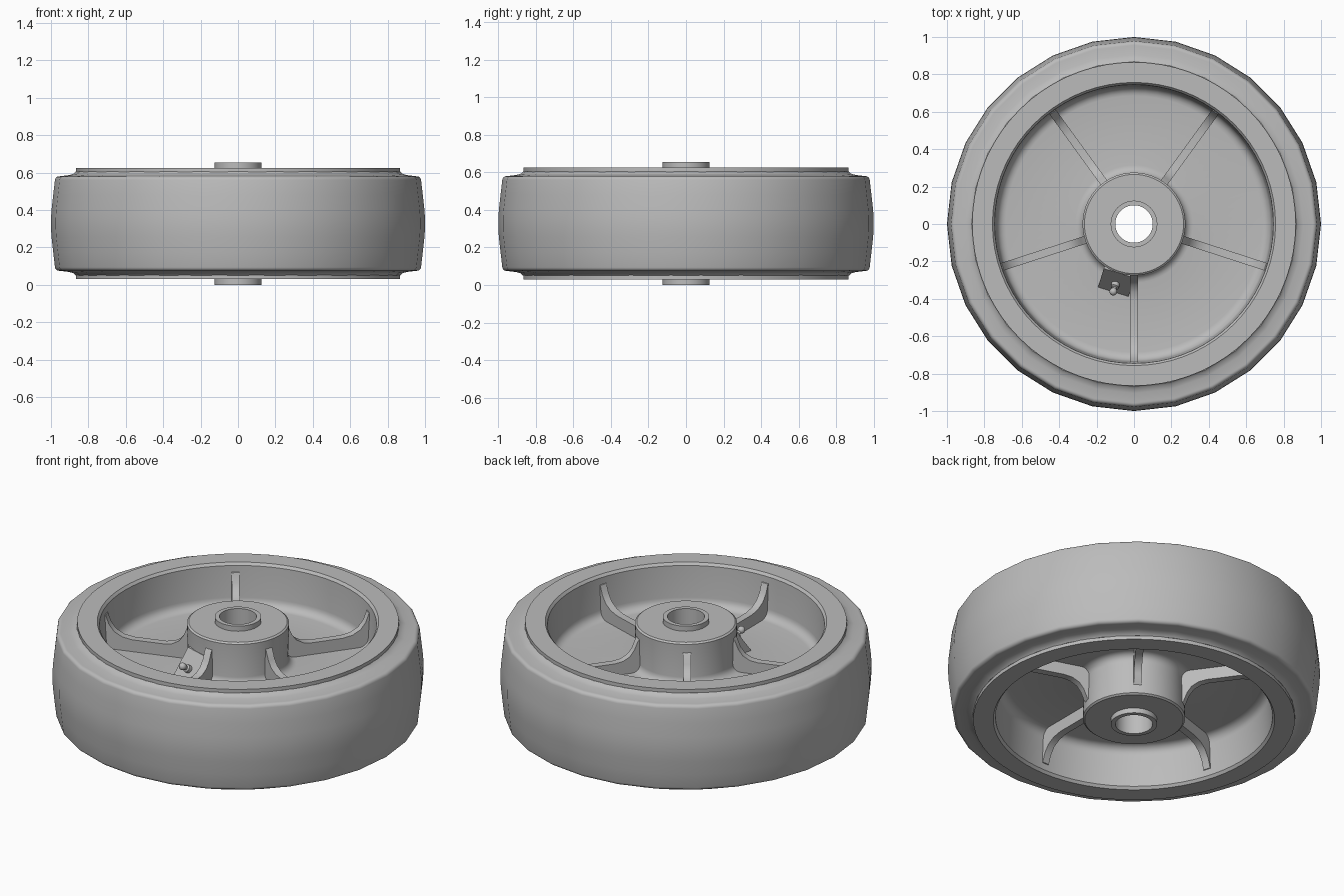
import bpy
import bmesh
from math import cos, sin, pi, radians
from mathutils import Matrix, Vector

cube = bpy.data.objects.get("Cube")
if cube:
    bpy.data.objects.remove(cube, do_unlink=True)

MID = 0.3275  # mid height, the wheel is symmetric about it

grey = bpy.data.materials.new("plain_grey")
grey.use_nodes = True
colour = (0.5, 0.5, 0.5, 1)
grey.diffuse_color = colour
grey.node_tree.nodes["Principled BSDF"].inputs["Base Color"].default_value = colour


def finish(name, bm, matrix=None, angle=35):
    """Turn a bmesh into a shaded, coloured object."""
    bmesh.ops.recalc_face_normals(bm, faces=bm.faces)
    if matrix is not None:
        bm.transform(matrix)
    mesh = bpy.data.meshes.new(name)
    bm.to_mesh(mesh)
    bm.free()
    mesh.materials.append(grey)
    obj = bpy.data.objects.new(name, mesh)
    bpy.context.collection.objects.link(obj)
    bpy.ops.object.select_all(action="DESELECT")
    obj.select_set(True)
    bpy.context.view_layer.objects.active = obj
    bpy.ops.object.shade_smooth_by_angle(angle=radians(angle))
    return obj


def lathe(name, profile, sides, matrix=None, angle=35):
    """Revolve a closed (radius, z) profile about z."""
    bm = bmesh.new()
    rings = []
    for i in range(sides):
        a = 2 * pi * i / sides
        rings.append([bm.verts.new((r * cos(a), r * sin(a), z)) for r, z in profile])
    n = len(profile)
    for i in range(sides):
        this, after = rings[i], rings[(i + 1) % sides]
        for j in range(n):
            k = (j + 1) % n
            bm.faces.new((this[j], after[j], after[k], this[k]))
    return finish(name, bm, matrix, angle)


def slab(name, outline, width, degrees):
    """Extrude an upright (radius, z) outline sideways and turn it about z."""
    bm = bmesh.new()
    face = bm.faces.new([bm.verts.new((r, -width / 2, z)) for r, z in outline])
    out = bmesh.ops.extrude_face_region(bm, geom=[face])
    verts = [v for v in out["geom"] if isinstance(v, bmesh.types.BMVert)]
    bmesh.ops.translate(bm, verts=verts, vec=(0, width, 0))
    return finish(name, bm, Matrix.Rotation(radians(degrees), 4, "Z"))


def arc(cx, cz, radius, start, end, steps=5):
    """Points on a fillet arc, angles in degrees."""
    angles = [radians(start + (end - start) * i / steps) for i in range(steps + 1)]
    return [(cx + radius * cos(a), cz + radius * sin(a)) for a in angles]


def mirrored(upper):
    """Close an upper half outline with its reflection below mid height."""
    return upper + [(r, 2 * MID - z) for r, z in reversed(upper)]


# Core: hub, web and rim in one turned profile
core = [(0.11, 0.625), (0.265, 0.625), (0.275, 0.617)]
core += arc(0.315, 0.42, 0.045, 180, 270)
core += arc(0.685, 0.425, 0.05, 270, 360)
core += [(0.745, 0.61), (0.757, 0.625), (0.865, 0.625)]
lathe("wheel_core", mirrored(core), 72)

# Tread ring with rounded shoulders and a slight crown
tread = [(0.84, 0.605), (0.868, 0.605), (0.88, 0.593), (0.905, 0.586), (0.955, 0.58)]
tread += arc(0.957, 0.558, 0.022, 80, 8, 4)
tread += [(0.988, 0.48), (0.997, 0.40), (1.0, 0.35)]
lathe("tread", mirrored(tread), 28, angle=40)

# Bearing sleeve standing proud of the hub on both sides
lathe("bearing_sleeve", mirrored([(0.1, 0.655), (0.125, 0.655)]), 40)

# Five ribs with a dipped edge above and below the web
rib = [(0.26, 0.58), (0.28, 0.56), (0.30, 0.51), (0.325, 0.475), (0.365, 0.452),
       (0.41, 0.445), (0.59, 0.445), (0.645, 0.455), (0.69, 0.48), (0.72, 0.52),
       (0.738, 0.57), (0.765, 0.58)]
for i in range(5):
    slab(f"rib_{i + 1}", mirrored(rib), 0.042, 54 + 72 * i)

# Sloped boss for the grease fitting
FITTING = 253
slab("fitting_boss", [(0.2, 0.36), (0.2, 0.52), (0.275, 0.52), (0.39, 0.36)], 0.17, FITTING)

# Grease fitting: stem, collar and ball tip, square to the slope
nipple = [(0.0005, -0.02), (0.022, -0.02), (0.022, 0.022), (0.013, 0.026), (0.013, 0.036)]
nipple += arc(0, 0.052, 0.021, -45, 88, 6)
normal = Vector((0.82, 0, 0.57))
place = (Matrix.Rotation(radians(FITTING), 4, "Z")
         @ Matrix.Translation((0.335, 0, 0.437))
         @ normal.to_track_quat("Z", "Y").to_matrix().to_4x4())
lathe("grease_fitting", nipple, 16, place)
